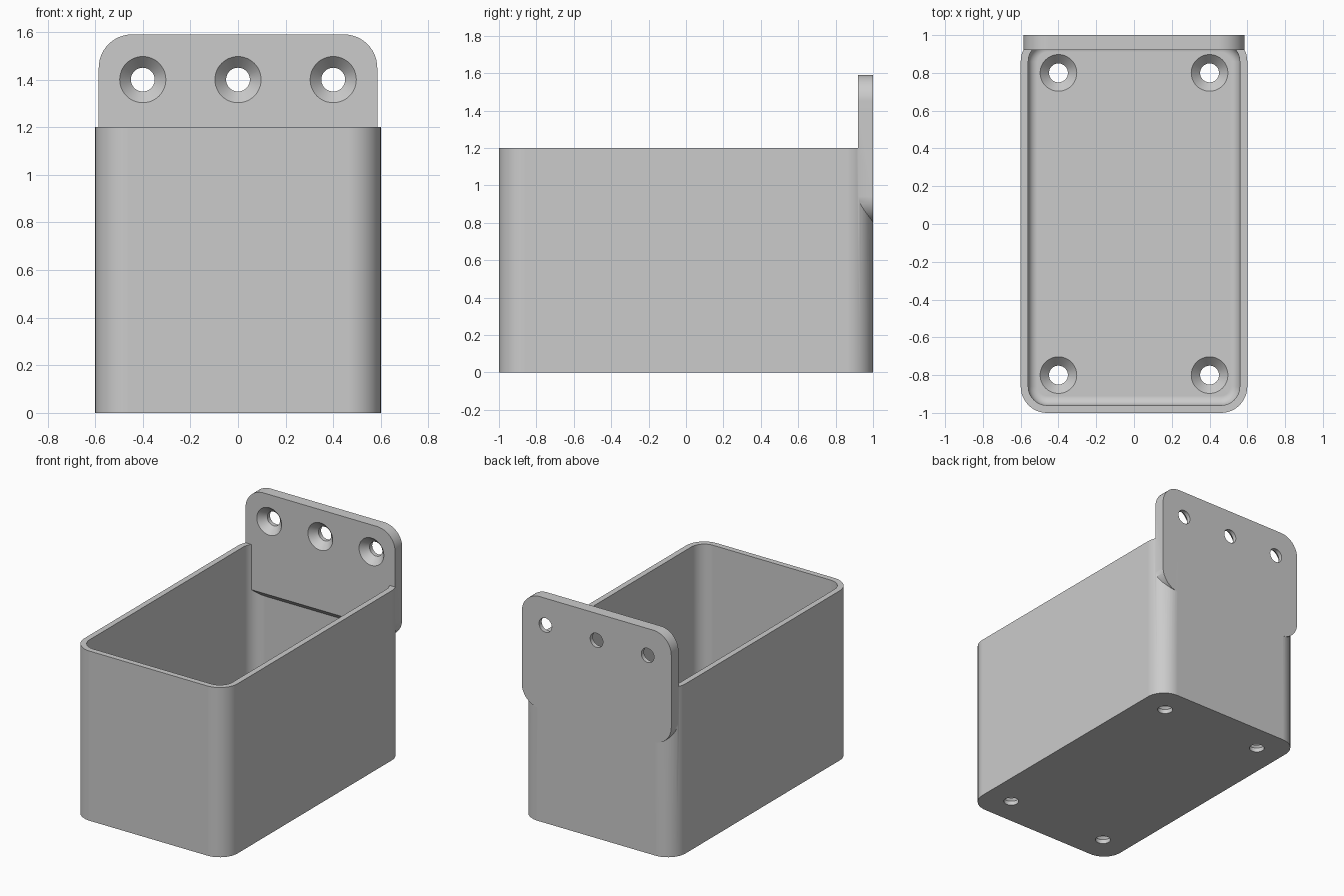
import bpy, bmesh
from math import pi, sin, cos
from mathutils import Matrix, Vector

if "Cube" in bpy.data.objects:
    bpy.data.objects.remove(bpy.data.objects["Cube"], do_unlink=True)

grey = bpy.data.materials.new("plain_grey")
grey.use_nodes = True
grey.diffuse_color = (0.6, 0.6, 0.6, 1)
grey.node_tree.nodes["Principled BSDF"].inputs["Base Color"].default_value = (0.6, 0.6, 0.6, 1)


def rounded(hx, hy, r, z, n=12):
    """Ring of points around a rounded rectangle."""
    pts = []
    for q, (sx, sy) in enumerate(((1, 1), (-1, 1), (-1, -1), (1, -1))):
        for i in range(n + 1):
            a = (q + i / n) * pi / 2
            pts.append((sx * (hx - r) + r * cos(a), sy * (hy - r) + r * sin(a), z))
    return pts


def circle(r, z, n=48):
    return [(r * cos(2 * pi * i / n), r * sin(2 * pi * i / n), z) for i in range(n)]


def loft(name, rings, matrix=Matrix(), cut=None):
    """Closed solid through stacked rings, optionally sliced by a plane."""
    bm = bmesh.new()
    loops = [[bm.verts.new(p) for p in ring] for ring in rings]
    for low, high in zip(loops, loops[1:]):
        for i in range(len(low)):
            j = (i + 1) % len(low)
            bm.faces.new((low[i], low[j], high[j], high[i]))
    bm.faces.new(loops[0][::-1])
    bm.faces.new(loops[-1])
    bm.transform(matrix)
    if cut:
        geom = bm.verts[:] + bm.edges[:] + bm.faces[:]
        bmesh.ops.bisect_plane(bm, geom=geom, plane_co=cut[0], plane_no=cut[1], clear_outer=True)
        bmesh.ops.holes_fill(bm, edges=[e for e in bm.edges if e.is_boundary], sides=0)
    bmesh.ops.recalc_face_normals(bm, faces=bm.faces[:])
    mesh = bpy.data.meshes.new(name)
    bm.to_mesh(mesh)
    bm.free()
    mesh.materials.append(grey)
    obj = bpy.data.objects.new(name, mesh)
    bpy.context.collection.objects.link(obj)
    return obj


def activate(obj):
    for other in bpy.context.selected_objects:
        other.select_set(False)
    obj.select_set(True)
    bpy.context.view_layer.objects.active = obj


def boolean(target, tool, operation):
    activate(target)
    mod = target.modifiers.new(operation.lower(), "BOOLEAN")
    mod.operation, mod.object, mod.solver = operation, tool, "EXACT"
    bpy.ops.object.modifier_apply(modifier=mod.name)
    bpy.data.objects.remove(tool, do_unlink=True)


# Outer box and cavity with a filleted floor
floor, fillet = 0.08, 0.05
box = loft("mounting_box", [rounded(0.6, 1, 0.14, 0), rounded(0.6, 1, 0.14, 1.2)])
rings = []
for i in range(7):
    a = i / 6 * pi / 2
    inset = fillet * (1 - sin(a))
    rings.append(rounded(0.56 - inset, 0.96 - inset, 0.1 - inset, floor + fillet * (1 - cos(a))))
rings.append(rounded(0.56, 0.96, 0.1, 1.4))
boolean(box, loft("cavity_cutter", rings), "DIFFERENCE")

# Rounded back plate with a sloping lower edge
upright = Matrix.Rotation(pi / 2, 4, "X")
plate = loft("back_plate",
             [rounded(0.585, 0.395, 0.14, -1), rounded(0.585, 0.395, 0.14, -0.92)],
             Matrix.Translation((0, 0, 1.195)) @ upright,
             (Vector((0, 1, 0.8)), Vector((0, -1, -1))))
boolean(box, plate, "UNION")


# Countersunk screw holes in the plate and the floor
def screw_hole(matrix):
    profile = ((0.05, -0.12), (0.05, -0.05), (0.097, 0), (0.097, 0.02))
    boolean(box, loft("screw_cutter", [circle(r, z) for r, z in profile], matrix), "DIFFERENCE")


for x in (-0.4, 0, 0.4):
    screw_hole(Matrix.Translation((x, 0.92, 1.4)) @ upright)
for x in (-0.4, 0.4):
    for y in (-0.8, 0.8):
        screw_hole(Matrix.Translation((x, y, floor)))

# Smooth rounded corners, crisp edges
activate(box)
bpy.ops.object.shade_smooth_by_angle(angle=pi / 6)
weighted = box.modifiers.new("weighted_normals", "WEIGHTED_NORMAL")
weighted.keep_sharp = True
